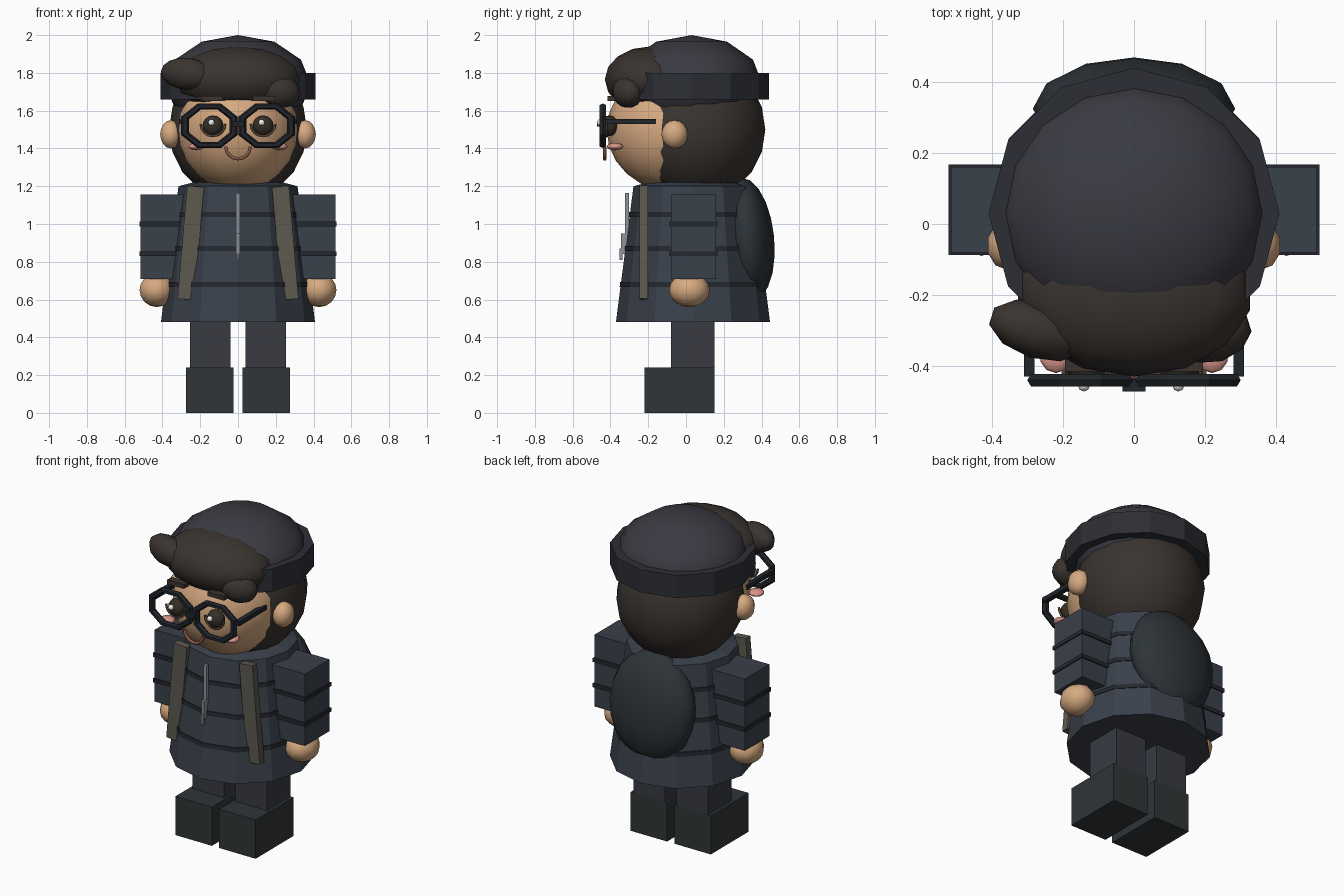
import bpy, math
from mathutils import Matrix, Vector

if "Cube" in bpy.data.objects:
    bpy.data.objects.remove(bpy.data.objects["Cube"])


def mat(name, r, g, b):
    m = bpy.data.materials.new(name)
    m.diffuse_color = (r, g, b, 1)
    m.use_nodes = True
    m.node_tree.nodes["Principled BSDF"].inputs["Base Color"].default_value = m.diffuse_color
    return m


SKIN = mat("skin", .68, .40, .22)
HAIR = mat("hair", .042, .034, .029)
HAT = mat("hat_cloth", .042, .042, .055)
BAND = mat("band_cloth", .026, .028, .036)
COAT = mat("coat_cloth", .042, .052, .070)
SEAM = mat("seam", .018, .021, .028)
TROUSER = mat("trouser_cloth", .040, .043, .055)
SHOE = mat("shoe_leather", .030, .035, .038)
PACK = mat("pack_cloth", .026, .034, .040)
STRAP = mat("strap_web", .11, .10, .08)
METAL = mat("metal", .28, .30, .32)
FRAME = mat("frame", .014, .018, .023)
EYE = mat("eye", .035, .028, .020)
WHITE = mat("highlight", .9, .9, .85)
LIP = mat("lip", .25, .10, .07)
BLUSH = mat("blush", .70, .30, .25)
LASH = mat("lash", .10, .06, .04)


def finish(name, m, smooth=False):
    o = bpy.context.object
    o.name = name
    o.data.materials.append(m)
    if smooth:
        o.data.polygons.foreach_set("use_smooth", [True] * len(o.data.polygons))
    return o


def ball(name, loc, size, m, seg=12, rings=8, rot=(0, 0, 0)):
    bpy.ops.mesh.primitive_uv_sphere_add(segments=seg, ring_count=rings, location=loc, rotation=rot)
    bpy.context.object.scale = size
    return finish(name, m, True)


def box(name, lo, hi, m):
    lo, hi = Vector(lo), Vector(hi)
    bpy.ops.mesh.primitive_cube_add(size=1, location=(lo + hi) / 2)
    o = finish(name, m)
    o.scale = [abs(v) for v in hi - lo]
    return o


def side_box(name, s, lo, hi, m):
    return box(name, (s * lo[0], lo[1], lo[2]), (s * hi[0], hi[1], hi[2]), m)


def frustum(name, r1, r2, z1, z2, y, m, seg=12):
    bpy.ops.mesh.primitive_cone_add(vertices=seg, radius1=r1, radius2=r2, depth=z2 - z1,
                                    location=(0, y, (z1 + z2) / 2))
    return finish(name, m)


def arc(name, loc, r, tube, m, a0=180, a1=360, n=8):
    # thin tube following an arc in the front plane
    c = bpy.data.curves.new(name, 'CURVE')
    c.dimensions = '3D'
    c.bevel_depth = tube
    c.bevel_resolution = 1
    c.use_fill_caps = True
    s = c.splines.new('POLY')
    s.points.add(n)
    for i, p in enumerate(s.points):
        a = math.radians(a0 + (a1 - a0) * i / n)
        p.co = (r * math.cos(a), 0, r * math.sin(a), 1)
    o = bpy.data.objects.new(name, c)
    o.location = loc
    bpy.context.collection.objects.link(o)
    c.materials.append(m)


# head, hair and hat
ball("head", (0, -.06, 1.5), (.325, .36, .33), SKIN, 16, 12)
ball("back_hair", (0, .05, 1.5), (.365, .37, .38), HAIR, 16, 10)
ball("hat_dome", (0, .03, 1.74), (.385, .375, .26), HAT, 16, 6)
frustum("hat_band", .41, .41, 1.66, 1.80, .03, BAND)
ball("fringe", (0, -.19, 1.765), (.335, .24, .175), HAIR, 14, 8)
ball("left_lock", (-.27, -.30, 1.795), (.145, .08, .085), HAIR, 10, 8, (0, .1, -.3))
ball("right_lock", (.225, -.31, 1.70), (.11, .08, .085), HAIR, 10, 8, (0, .15, .3))

# coat with quilt seams
CY = .037
frustum("coat", .408, .315, .48, 1.2, CY, COAT)
frustum("collar", .315, .20, 1.2, 1.23, CY, COAT)
for z in (1.05, .87, .68):
    r = .315 + (1.2 - z) / .72 * .093 + .005
    frustum("coat_seam", r + .001, r - .001, z - .013, z + .013, CY, SEAM)

# zip
box("zip", (-.01, -.322, .84), (.01, -.302, 1.165), METAL)
box("zip_lower", (-.01, -.345, .84), (.01, -.302, .95), METAL)
box("zip_pull", (-.006, -.352, .81), (.006, -.335, .87), METAL)

# backpack
ball("backpack", (0, .325, .92), (.285, .142, .325), PACK, 12, 10, (.1, 0, 0))

for s in (-1, 1):
    # ears and face
    ball("ear", (s * .355, -.06, 1.475), (.06, .07, .075), SKIN, 10, 8)
    ball("eye", (s * .133, -.405, 1.52), (.055, .045, .055), EYE)
    ball("eye_highlight", (s * .133 - .008, -.455, 1.537), (.017, .017, .017), WHITE, 8, 6)
    arc("lower_lash", (s * .133, -.42, 1.53), .065, .007, LASH)
    ball("cheek", (s * .22, -.375, 1.41), (.045, .045, .02), BLUSH, 10, 6)
    side_box("eyebrow", s, (.08, -.415, 1.652), (.195, -.37, 1.678), HAIR)

    # glasses
    bpy.ops.mesh.primitive_torus_add(major_segments=8, minor_segments=6,
                                     major_radius=.125, minor_radius=.02)
    rim = finish("glasses_rim", FRAME)
    rim.data.transform(Matrix.Diagonal((1.11, 1, .88, 1)) @ Matrix.Rotation(math.pi / 8, 4, 'Y')
                       @ Matrix.Rotation(math.pi / 2, 4, 'X'))
    rim.location = (s * .152, -.44, 1.52)
    side_box("glasses_arm", s, (.28, -.43, 1.53), (.31, -.16, 1.557), FRAME)

    # sleeves with seams, hands
    side_box("sleeve", s, (.29, -.08, .71), (.515, .16, 1.155), COAT)
    for z in (1.0, .843):
        side_box("sleeve_seam", s, (.283, -.088, z - .012), (.522, .168, z + .012), SEAM)
    ball("hand", (s * .43, .018, .65), (.096, .108, .09), SKIN, 10, 8)

    # legs and shoes
    side_box("leg", s, (.04, -.08, .24), (.255, .15, .55), TROUSER)
    side_box("shoe", s, (.025, -.22, 0), (.275, .15, .24), SHOE)

    # backpack strap, leaning outward towards the hem
    strap = box("strap", (s * .25 - .045, -.245, .6), (s * .25 + .045, -.2, 1.2), STRAP)
    strap.rotation_euler.y = -s * .085

box("glasses_bridge", (-.033, -.472, 1.515), (.033, -.435, 1.545), FRAME)
arc("mouth", (0, -.43, 1.41), .065, .01, LIP)
